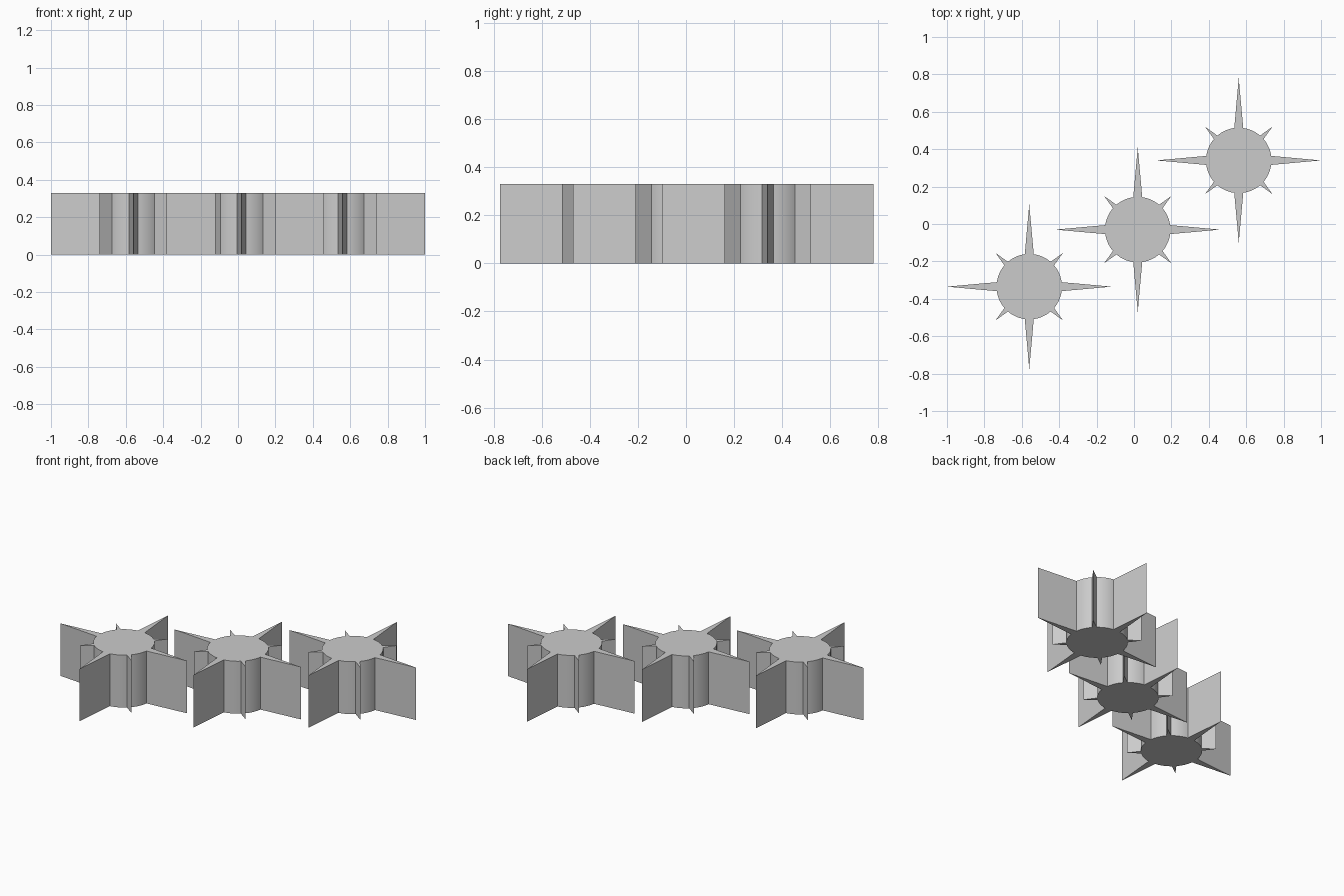
import bpy
import bmesh
from math import cos, sin, radians

if "Cube" in bpy.data.objects:
    bpy.data.objects.remove(bpy.data.objects["Cube"])

HEIGHT = 0.33
CORE_RADIUS = 0.175
LONG_TIP, LONG_HALF_ANGLE = 0.44, 7.9
SHORT_TIP, SHORT_HALF_ANGLE = 0.255, 4.3
ARC_STEPS = 8

grey = bpy.data.materials.new("light_grey")
grey.use_nodes = True
colour = (0.6, 0.6, 0.6, 1)
grey.diffuse_color = colour
grey.node_tree.nodes["Principled BSDF"].inputs["Base Color"].default_value = colour


def polar(radius, degrees):
    return (radius * cos(radians(degrees)), radius * sin(radians(degrees)), 0)


def star_outline():
    """Round core with alternating long and short spikes."""
    points = []
    for i in range(8):
        angle = i * 45
        is_long = i % 2 == 0
        tip = LONG_TIP if is_long else SHORT_TIP
        half = LONG_HALF_ANGLE if is_long else SHORT_HALF_ANGLE
        next_half = SHORT_HALF_ANGLE if is_long else LONG_HALF_ANGLE
        points.append(polar(tip, angle))
        # Arc of the core up to the base of the next spike
        start, end = angle + half, angle + 45 - next_half
        for s in range(ARC_STEPS + 1):
            points.append(polar(CORE_RADIUS, start + (end - start) * s / ARC_STEPS))
    return points


def make_star(name, x, y):
    bm = bmesh.new()
    base = bm.faces.new([bm.verts.new(p) for p in star_outline()])
    result = bmesh.ops.extrude_face_region(bm, geom=[base], use_keep_orig=True)
    top = [v for v in result["geom"] if isinstance(v, bmesh.types.BMVert)]
    bmesh.ops.translate(bm, verts=top, vec=(0, 0, HEIGHT))
    bmesh.ops.recalc_face_normals(bm, faces=bm.faces)
    mesh = bpy.data.meshes.new(name)
    bm.to_mesh(mesh)
    bm.free()
    mesh.materials.append(grey)
    star = bpy.data.objects.new(name, mesh)
    star.location = (x, y, 0)
    bpy.context.collection.objects.link(star)

    # Smooth round core, sharp spikes and rims
    bpy.ops.object.select_all(action="DESELECT")
    star.select_set(True)
    bpy.context.view_layer.objects.active = star
    bpy.ops.object.shade_smooth_by_angle(angle=radians(30))


# Diagonal row of three stars
make_star("right_star", -0.56, -0.335)
make_star("middle_star", 0.02, -0.03)
make_star("left_star", 0.56, 0.34)
